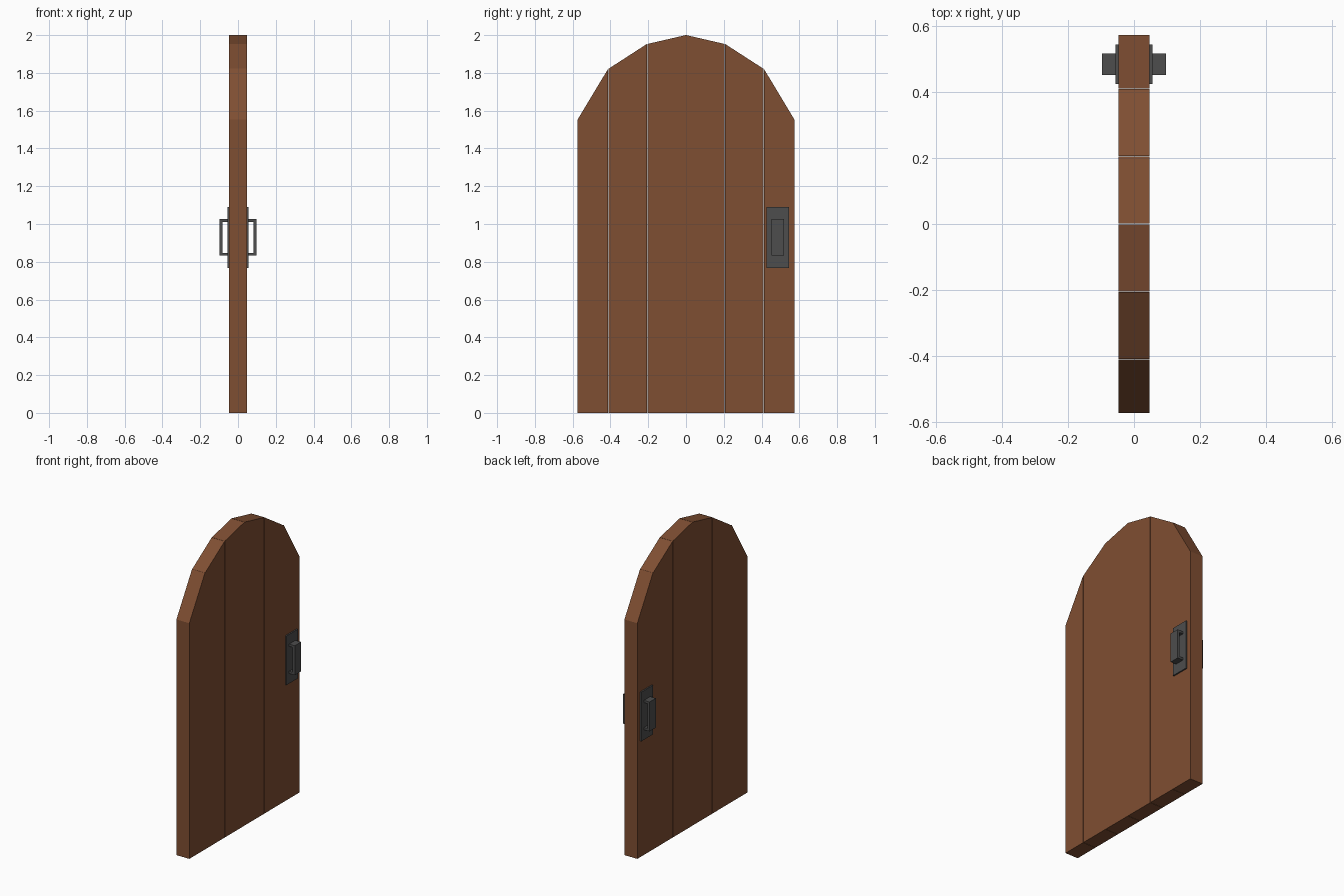
import bpy

if "Cube" in bpy.data.objects:
    bpy.data.objects.remove(bpy.data.objects["Cube"])

def material(name, col):
    m = bpy.data.materials.new(name)
    m.diffuse_color = (*col, 1)
    m.use_nodes = True
    m.node_tree.nodes["Principled BSDF"].inputs["Base Color"].default_value = m.diffuse_color
    return m

wood = material("brown wood", (0.213, 0.077, 0.032))
iron = material("dark iron", (0.075, 0.075, 0.075))

def prism(name, profile, axis, a, b, mat):
    """Extrude a 2D outline along x (profile = y,z) or y (profile = x,z)."""
    put = (lambda p, t: (t, p[0], p[1])) if axis == 'x' else (lambda p, t: (p[0], t, p[1]))
    n = len(profile)
    verts = [put(p, a) for p in profile] + [put(p, b) for p in profile]
    faces = [list(range(n))[::-1], list(range(n, 2 * n))]
    faces += [[i, (i + 1) % n, n + (i + 1) % n, n + i] for i in range(n)]
    me = bpy.data.meshes.new(name)
    me.from_pydata(verts, [], faces)
    me.materials.append(mat)
    ob = bpy.data.objects.new(name, me)
    bpy.context.collection.objects.link(ob)
    # consistent outward normals
    import bmesh
    bm = bmesh.new()
    bm.from_mesh(me)
    bmesh.ops.recalc_face_normals(bm, faces=bm.faces)
    bm.to_mesh(me)
    bm.free()
    return ob

# six vertical planks under a faceted arch, hairline gaps between them
half = [(0, 2.0), (0.206, 1.953), (0.411, 1.822), (0.574, 1.553)]
arch = [(-y, z) for y, z in half[:0:-1]] + half
gap = 0.001
for i, ((y0, z0), (y1, z1)) in enumerate(zip(arch, arch[1:])):
    ya = y0 + (gap if i > 0 else 0)
    yb = y1 - (gap if i < 5 else 0)
    prism(f"plank_{i + 1}", [(ya, 0), (yb, 0), (yb, z1), (ya, z0)], 'x', -0.047, 0.047, wood)

# back plate and pull handle on both sides
for s, side in ((1, "right"), (-1, "left")):
    prism(f"handle_plate_{side}",
          [(s * 0.046, 0.766), (s * 0.056, 0.766), (s * 0.056, 1.09), (s * 0.046, 1.09)],
          'y', 0.425, 0.545, iron)
    x0, x1, z0, z1, t = 0.055, 0.097, 0.832, 1.026, 0.015
    c = [(x0, z0), (x1, z0), (x1, z1), (x0, z1),
         (x0, z1 - t), (x1 - t, z1 - t), (x1 - t, z0 + t), (x0, z0 + t)]
    prism(f"handle_grip_{side}", [(s * x, z) for x, z in c], 'y', 0.453, 0.518, iron)
